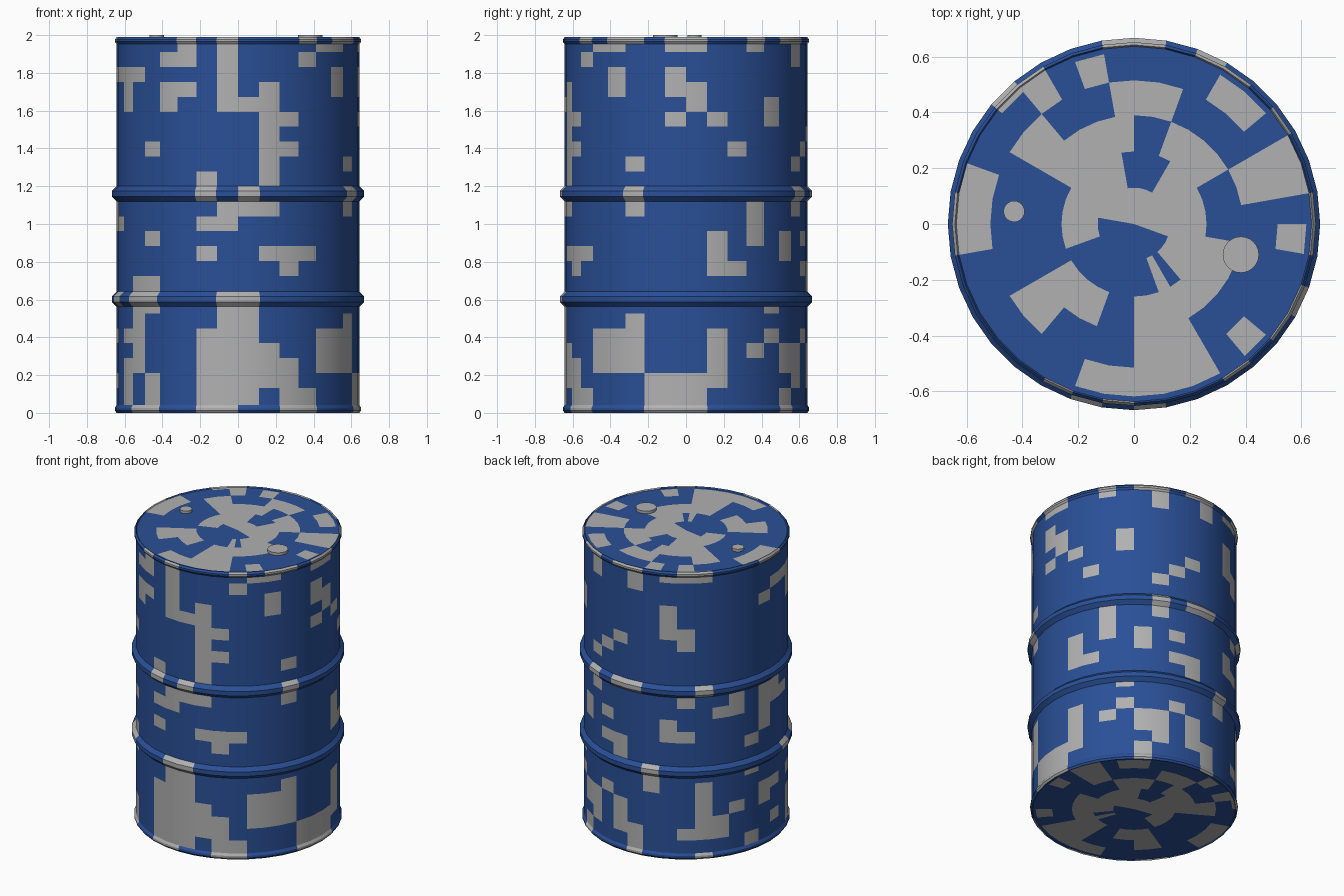
import bpy, bmesh, math

if "Cube" in bpy.data.objects:
    bpy.data.objects.remove(bpy.data.objects["Cube"])

SIDES = 36
COLS = "0123456789abcdefghijklmnopqrstuvwxyz"   # one letter per 10 degree column, from the front


def material(name, r, g, b):
    m = bpy.data.materials.new(name)
    m.diffuse_color = (r, g, b, 1)
    m.use_nodes = True
    m.node_tree.nodes["Principled BSDF"].inputs["Base Color"].default_value = m.diffuse_color
    return m


grey_paint = material("grey_paint", 0.44, 0.44, 0.44)
blue_paint = material("blue_paint", 0.023, 0.08, 0.31)

# paint pattern: each row names the columns left grey
LID = ["789abcdefghijklmnop", "2456789abcdejklmnopqrs",
       "01234567cdefijklmnuvwx", "abghimnuv012", "jldeab84yz012pqr"]
LID_R = [0.13, 0.26, 0.39, 0.515, 0.618]
LID_EDGE = "ablmpqr"
TOP_RIM = "xz35689cefhilmqr"
UPPER = ["xz4589cfiklm", "wxz3fi", "rstuz58", "twxz1589kq", "twz019dk",
         "128adkl", "1hl", "v12bg", "16f", "y1"]
UPPER_RING = "y06fhim"
MIDDLE = ["z016cfloqr", "yzcnoqrs", "vacegkq", "y123aeklq", "2abghp", "uvh"]
LOWER_RING = "uvz0js"
LOWER = ["uvz0djp", "uz06jm", "tuyz0456adgmqr", "uyz01456acefhmqo",
         "tuyz012456aefhmn", "tvyz012789afhimnlr", "tvyz023789eip"]
BOTTOM_RIM = "uvyz23789eim"

R, RIM, RING = 0.6425, 0.652, 0.6675
BASE_Z, LID_Z = 0.006, 1.982
bands = []          # (radius, z, grey columns of the band leading to this point)

# lid, from the centre outwards, then the top rim
bands += [(r, LID_Z, g) for r, g in zip(LID_R, LID)]
bands += [(0.637, LID_Z, LID_EDGE)]
bands += [(r, z, TOP_RIM) for r, z in
          [(0.642, 1.99), (RIM, 1.977), (RIM, 1.965), (R, 1.952)]]


def wall(rows, start, step, end):
    """Straight wall rows going down."""
    for i, g in enumerate(rows):
        z = end if i == len(rows) - 1 else start - step * i
        bands.append((R, z, g))


def hoop(top, bottom, grey):
    """Raised hoop with bevelled edges."""
    bands.extend([(RING, top - 0.025, grey), (RING, bottom + 0.025, grey), (R, bottom, grey)])


wall(UPPER, 1.91, 0.079, 1.2)
hoop(1.2, 1.12, UPPER_RING)
wall(MIDDLE, 1.041, 0.079, 0.642)
hoop(0.642, 0.562, LOWER_RING)
wall(LOWER, 0.527, 0.079, 0.042)

# bottom rim and base
bands += [(r, z, BOTTOM_RIM) for r, z in [(RIM, 0.027), (RIM, 0.013), (0.642, 0)]]
bands += [(0.637, BASE_Z, BOTTOM_RIM), (LID_R[-1], BASE_Z, LID_EDGE)]
bands += [(LID_R[i], BASE_Z, LID[i + 1]) for i in (3, 2, 1, 0)]

# drum: revolve the bands
bm = bmesh.new()


def loop(r, z):
    return [bm.verts.new((r * math.sin(a), -r * math.cos(a), z))
            for a in (math.tau * i / SIDES for i in range(SIDES))]


def paint(face, column, grey):
    face.material_index = 0 if COLS[column] in grey else 1


loops = [loop(r, z) for r, z, _ in bands]
centres = [bm.verts.new((0, 0, LID_Z)), bm.verts.new((0, 0, BASE_Z))]
for i in range(SIDES):
    j = (i + 1) % SIDES
    paint(bm.faces.new((centres[0], loops[0][i], loops[0][j])), i, LID[0])
    paint(bm.faces.new((centres[1], loops[-1][j], loops[-1][i])), i, LID[0])
    for k in range(1, len(loops)):
        a, b = loops[k - 1], loops[k]
        paint(bm.faces.new((a[i], b[i], b[j], a[j])), i, bands[k][2])
bmesh.ops.recalc_face_normals(bm, faces=bm.faces)
mesh = bpy.data.meshes.new("drum")
bm.to_mesh(mesh)
bm.free()
mesh.materials.append(grey_paint)
mesh.materials.append(blue_paint)
drum = bpy.data.objects.new("drum", mesh)
bpy.context.collection.objects.link(drum)
bpy.context.view_layer.objects.active = drum
drum.select_set(True)
bpy.ops.object.shade_smooth_by_angle(angle=math.radians(30))

# bung caps on the lid
for name, x, y, r in [("large_bung", 0.383, -0.11, 0.065), ("small_bung", -0.43, 0.045, 0.038)]:
    bpy.ops.mesh.primitive_cylinder_add(vertices=24, radius=r, depth=0.03, location=(x, y, 1.985))
    cap = bpy.context.object
    cap.name = name
    cap.data.materials.append(grey_paint)
    bpy.ops.object.shade_smooth_by_angle(angle=math.radians(30))
